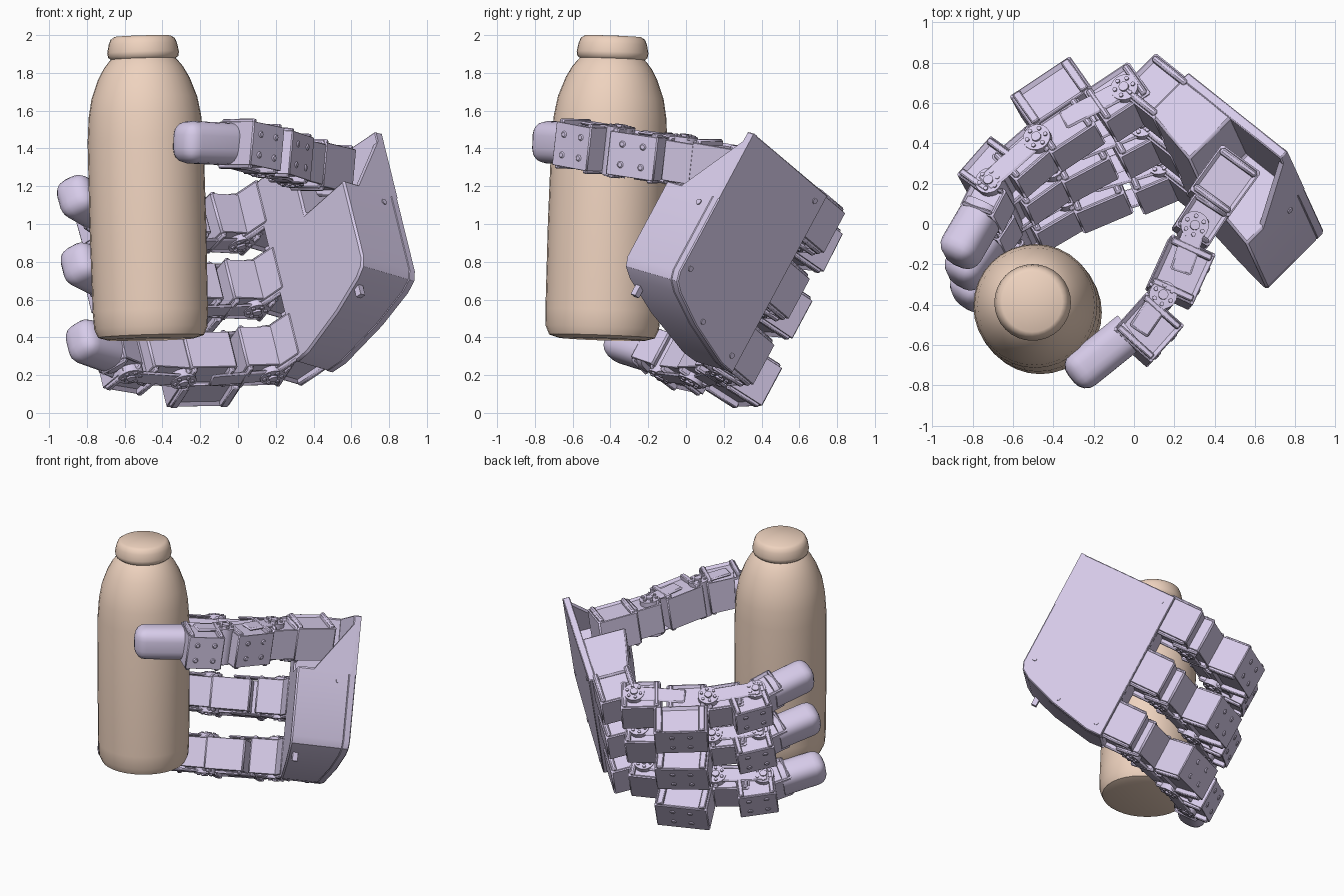
import bpy, bmesh, math
from mathutils import Matrix, Vector

if "Cube" in bpy.data.objects:
    bpy.data.objects.remove(bpy.data.objects["Cube"])


def material(name, rgb):
    m = bpy.data.materials.new(name)
    m.diffuse_color = (*rgb, 1)
    m.use_nodes = True
    m.node_tree.nodes["Principled BSDF"].inputs["Base Color"].default_value = m.diffuse_color
    return m


SHELL = material("lavender_plastic", (0.68, 0.60, 0.82))
PEACH = material("peach_plastic", (0.86, 0.65, 0.52))


def frame(x, z, origin):
    """Right-handed matrix from an x axis, a z axis hint and an origin."""
    x = Vector(x).normalized()
    y = Vector(z).cross(x).normalized()
    z = x.cross(y)
    m = Matrix((x, y, z)).transposed().to_4x4()
    m.translation = Vector(origin)
    return m


def T(*p):
    return Matrix.Translation(p)


def finish(bm, name, mat=SHELL, bevel=0.01, smooth=30):
    bmesh.ops.recalc_face_normals(bm, faces=bm.faces)
    me = bpy.data.meshes.new(name)
    bm.to_mesh(me)
    bm.free()
    me.materials.append(mat)
    ob = bpy.data.objects.new(name, me)
    bpy.context.collection.objects.link(ob)
    if bevel:
        b = ob.modifiers.new("bevel", 'BEVEL')
        b.width, b.segments, b.limit_method, b.angle_limit = bevel, 1, 'ANGLE', math.radians(50)
    bpy.ops.object.select_all(action='DESELECT')
    ob.select_set(True)
    bpy.context.view_layer.objects.active = ob
    bpy.ops.object.shade_smooth_by_angle(angle=math.radians(smooth))
    return ob


def box(bm, m, size, recess=False):
    vs = bmesh.ops.create_cube(bm, size=1, matrix=m @ Matrix.Diagonal((*size, 1)))["verts"]
    if recess:
        axis = m.to_3x3().col[1].normalized()
        faces = []
        for f in {f for v in vs for f in v.link_faces}:
            f.normal_update()
            if abs(f.normal.dot(axis)) > 0.9:
                faces.append(f)
        bmesh.ops.inset_individual(bm, faces=faces, thickness=0.035, depth=-0.02)


def rod(bm, m, r, depth, n=20):
    bmesh.ops.create_cone(bm, cap_ends=True, segments=n, radius1=r, radius2=r, depth=depth, matrix=m)


def prism(bm, m, pts, low, high):
    """Closed solid over a 2D outline; low and high give the heights at each point."""
    a = [bm.verts.new(m @ Vector((x, y, low(x)))) for x, y in pts]
    b = [bm.verts.new(m @ Vector((x, y, high(x)))) for x, y in pts]
    bm.faces.new(a)
    bm.faces.new(b)
    for i in range(len(pts)):
        j = (i + 1) % len(pts)
        bm.faces.new((a[i], a[j], b[j], b[i]))


ALONG_Y = Matrix.Rotation(math.pi / 2, 4, 'X')
ALONG_X = Matrix.Rotation(math.pi / 2, 4, 'Y')


def motor(name, m, x, z, size, angle=0, screws=False):
    """Servo housing with recessed flanks and end flanges."""
    bm = bmesh.new()
    p = m @ T(x, 0, z) @ Matrix.Rotation(angle, 4, 'Y')
    box(bm, p, size, True)
    sx, sy, sz = size
    for s in (-1, 1):
        box(bm, p @ T(0, 0, s * sz * 0.4), (sx * 0.9, sy + 0.025, sz * 0.12))
        if screws:
            for t in (-1, 1):
                rod(bm, p @ T(sx / 2, s * 0.055, t * 0.06) @ ALONG_X, 0.018, 0.012, 10)
    finish(bm, name)


def joint(name, m, x, z, width=0.25):
    """Round horn with a ring of screws on both ends."""
    bm = bmesh.new()
    p = m @ T(x, 0, z)
    rod(bm, p @ ALONG_Y, 0.07, width)
    rod(bm, p @ ALONG_Y, 0.025, width + 0.025, 12)
    for i in range(6):
        a = i * math.pi / 3
        rod(bm, p @ T(0.047 * math.cos(a), 0, 0.047 * math.sin(a)) @ ALONG_Y, 0.011, width + 0.018, 8)
    finish(bm, name, bevel=0)


def bracket(name, m, a, b, width=0.24):
    """Two side plates carrying one joint to the next."""
    bm = bmesh.new()
    d = Vector((b[0] - a[0], 0, b[1] - a[1]))
    p = m @ T((a[0] + b[0]) / 2, 0, (a[1] + b[1]) / 2) @ Matrix.Rotation(math.atan2(d.x, d.z), 4, 'Y')
    for s in (-1, 1):
        box(bm, p @ T(0, s * width / 2, 0), (0.11, 0.018, d.length + 0.06))
    finish(bm, name)


def fingertip(name, m, a, b, w=0.2):
    """Blunt pad, rounded at its far end."""
    bm = bmesh.new()
    d = Vector((b[0] - a[0], 0, b[1] - a[1]))
    L = d.length
    p = m @ T(a[0], 0, a[1]) @ Matrix.Rotation(math.atan2(d.x, d.z), 4, 'Y')
    box(bm, T(0, 0, L / 2), (w, w * 1.12, L))
    ends = [e for e in bm.edges if max(v.co.z for v in e.verts) > L * 0.9]
    bmesh.ops.bevel(bm, geom=ends, offset=w * 0.38, segments=4, profile=0.5, affect='EDGES')
    bmesh.ops.transform(bm, matrix=p, verts=bm.verts)
    finish(bm, name, bevel=0, smooth=40)


# Palm frame: x towards the fingers, y across the knuckles, z towards the grip
PALM = frame((-0.69, 0.55, -0.465), (-0.69, -0.69, 0.2), (0.76, 0.36, 1.48))
rim = [(0.71, 0), (0.71, 1.09), (0.6, 1.09), (0.3, 1.02), (0.08, 0.94), (0.02, 0.9), (0, 0.85)]


def inner(v):
    return 0.41 - 0.18 * v


# Palm: back plate, hollowed body, thumb gusset
bm = bmesh.new()
prism(bm, PALM, [(0, 0)] + rim, lambda v: 0, lambda v: 0.05)
finish(bm, "palm_back_plate", bevel=0.006)
bm = bmesh.new()
prism(bm, PALM, [(0.36, 0)] + rim + [(0, 0.38), (0.36, 0.38)], lambda v: 0.04, inner)
finish(bm, "palm_body", bevel=0.012)
bm = bmesh.new()
prism(bm, PALM @ Matrix(((0, 0, 1, 0), (0, 1, 0, 0), (1, 0, 0, 0), (0, 0, 0, 1))),
      [(0.0, 0.0), (0.0, 0.4), (0.3, 0.4)], lambda v: 0, lambda v: 0.03)
finish(bm, "palm_gusset", bevel=0)

# Palm screws and small peg
bm = bmesh.new()
for v, u in ((0.06, 0.8), (0.64, 0.07), (0.64, 1.02), (0.33, 0.98)):
    rod(bm, PALM @ T(v, u, 0), 0.016, 0.012, 10)
rod(bm, PALM @ T(0, 0.45, 0.12) @ ALONG_X, 0.016, 0.012, 10)
box(bm, PALM @ T(0.13, 0.96, 0.34), (0.035, 0.1, 0.035))
finish(bm, "palm_screws", bevel=0)

# Three fingers: same chain, opening further towards the lowest
fingers = (("upper", 0.125, 3, -0.04), ("middle", 0.53, 8, 0), ("lower", 0.935, 14, 0))
J1, J2, J3, END = (0, 0), (0.14, 0.48), (0.155, 0.80), (0.025, 1.2)
for tag, u, curl, splay in fingers:
    n = tag + "_finger_"
    base = PALM @ T(0.9, u, 0.26)
    M = base @ Matrix.Rotation(math.radians(curl), 4, 'Y') @ Matrix.Rotation(splay, 4, 'X')
    motor(n + "knuckle", base, -0.11, -0.1, (0.26, 0.26, 0.27))
    motor(n + "base_motor", M, 0.02, 0.04, (0.22, 0.25, 0.27), 0.2)
    joint(n + "base_joint", M, *J1, 0.28)
    bracket(n + "base_bracket", M, J1, (0.1, 0.3), 0.25)
    motor(n + "inner_motor", M, 0.1, 0.34, (0.2, 0.23, 0.27), 0.2)
    motor(n + "outer_housing", M, 0.28, 0.26, (0.22, 0.24, 0.36), 0.2, True)
    joint(n + "mid_joint", M, *J2, 0.27)
    bracket(n + "mid_bracket", M, J2, J3)
    motor(n + "mid_motor", M, 0.15, 0.58, (0.2, 0.22, 0.25), 0.05)
    motor(n + "far_housing", M, 0.23, 0.745, (0.19, 0.23, 0.26), -0.1, True)
    joint(n + "end_joint", M, *J3)
    motor(n + "end_link", M, 0.12, 0.88, (0.19, 0.21, 0.16), -0.36)
    fingertip(n + "tip", M, (0.12, 0.9), END)

# Thumb: z along the thumb, x away from the grip
TH = frame((0.77, -0.62, 0.0), (-0.62, -0.77, 0.14), (0.29, -0.02, 1.335))
motor("thumb_root_motor", TH, -0.02, -0.27, (0.24, 0.25, 0.28), 0.05)
motor("thumb_base_motor", TH, 0.01, -0.05, (0.2, 0.23, 0.2), 0.1)
joint("thumb_base_joint", TH, 0, 0, 0.26)
bracket("thumb_base_bracket", TH, (0, -0.02), (0.08, 0.2))
motor("thumb_inner_motor", TH, 0.09, 0.21, (0.24, 0.24, 0.28), 0.25, True)
joint("thumb_mid_joint", TH, 0.094, 0.37, 0.26)
bracket("thumb_mid_bracket", TH, (0.094, 0.37), (0.11, 0.56))
motor("thumb_far_housing", TH, 0.14, 0.54, (0.25, 0.24, 0.25), -0.05, True)
TIP = TH @ T(0, 0, 0.62) @ Matrix.Rotation(0.1, 4, 'X') @ T(0, 0, -0.62)
fingertip("thumb_tip", TIP, (0.08, 0.6), (0.0, 0.965), 0.2)

# Bottle: turned profile, leaning slightly
profile = [(0.0, 0.0), (0.23, 0.0), (0.28, 0.015), (0.3, 0.06), (0.305, 0.15), (0.309, 0.6),
           (0.307, 1.05), (0.298, 1.18), (0.28, 1.28), (0.243, 1.38), (0.21, 1.44), (0.182, 1.475),
           (0.172, 1.485), (0.186, 1.497), (0.19, 1.52), (0.181, 1.565), (0.17, 1.592), (0.15, 1.605), (0.0, 1.61)]
bm = bmesh.new()
vs = [bm.verts.new((r, 0, z)) for r, z in profile]
es = [bm.edges.new(p) for p in zip(vs, vs[1:])]
bmesh.ops.spin(bm, geom=vs + es, cent=(0, 0, 0), axis=(0, 0, 1), angle=math.tau, steps=32, use_duplicate=False)
bmesh.ops.remove_doubles(bm, verts=bm.verts, dist=0.0005)
bmesh.ops.transform(bm, verts=bm.verts, matrix=frame((1, 0, 0.028), (-0.028, 0.037, 1), (-0.46, -0.445, 0.39)))
finish(bm, "bottle", PEACH, bevel=0, smooth=45)
